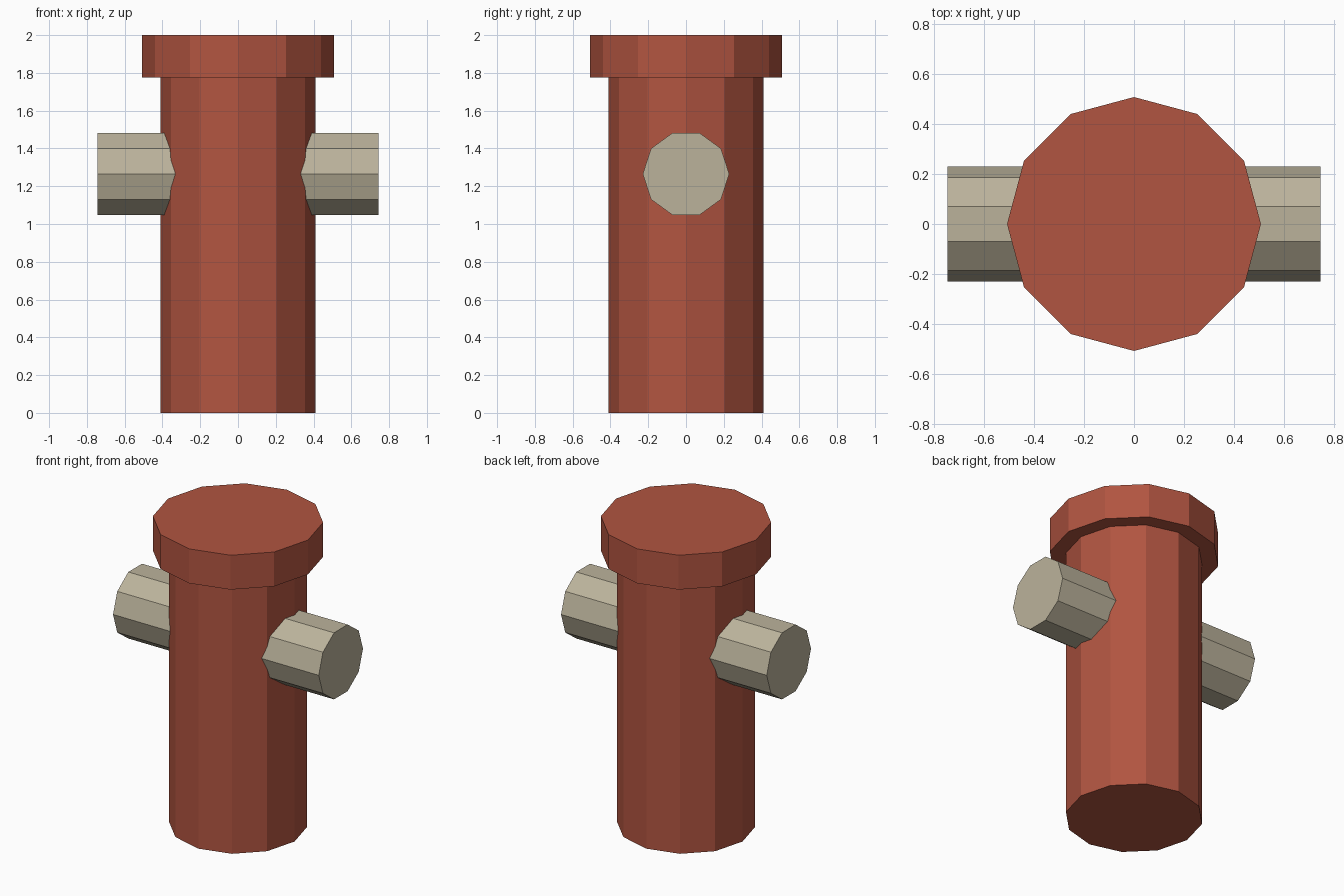
import bpy
import math

if "Cube" in bpy.data.objects:
    bpy.data.objects.remove(bpy.data.objects["Cube"])


def material(name, color):
    mat = bpy.data.materials.new(name)
    mat.diffuse_color = (*color, 1.0)
    mat.use_nodes = True
    mat.node_tree.nodes["Principled BSDF"].inputs["Base Color"].default_value = mat.diffuse_color
    return mat


def prism(name, sides, radius, depth, location, mat, rotation=(0, 0, 0)):
    bpy.ops.mesh.primitive_cylinder_add(vertices=sides, radius=radius, depth=depth,
                                        location=location, rotation=rotation)
    obj = bpy.context.object
    obj.name = name
    obj.data.materials.append(mat)
    return obj


red = material("brick_red", (0.44, 0.09, 0.052))
beige = material("pale_stone", (0.50, 0.45, 0.33))

TOP, RIM = 2.0, 1.775

# Main barrel, reaching up to the underside of the cap
prism("barrel", 12, 0.41, RIM, (0, 0, RIM / 2), red)

# Wide cap
prism("cap", 12, 0.507, TOP - RIM, (0, 0, (TOP + RIM) / 2), red)

# Side outlets: one pipe running through the barrel
prism("outlet_pipe", 10, 0.229, 1.49, (0, 0, 1.265), beige, (0, math.pi / 2, 0))
